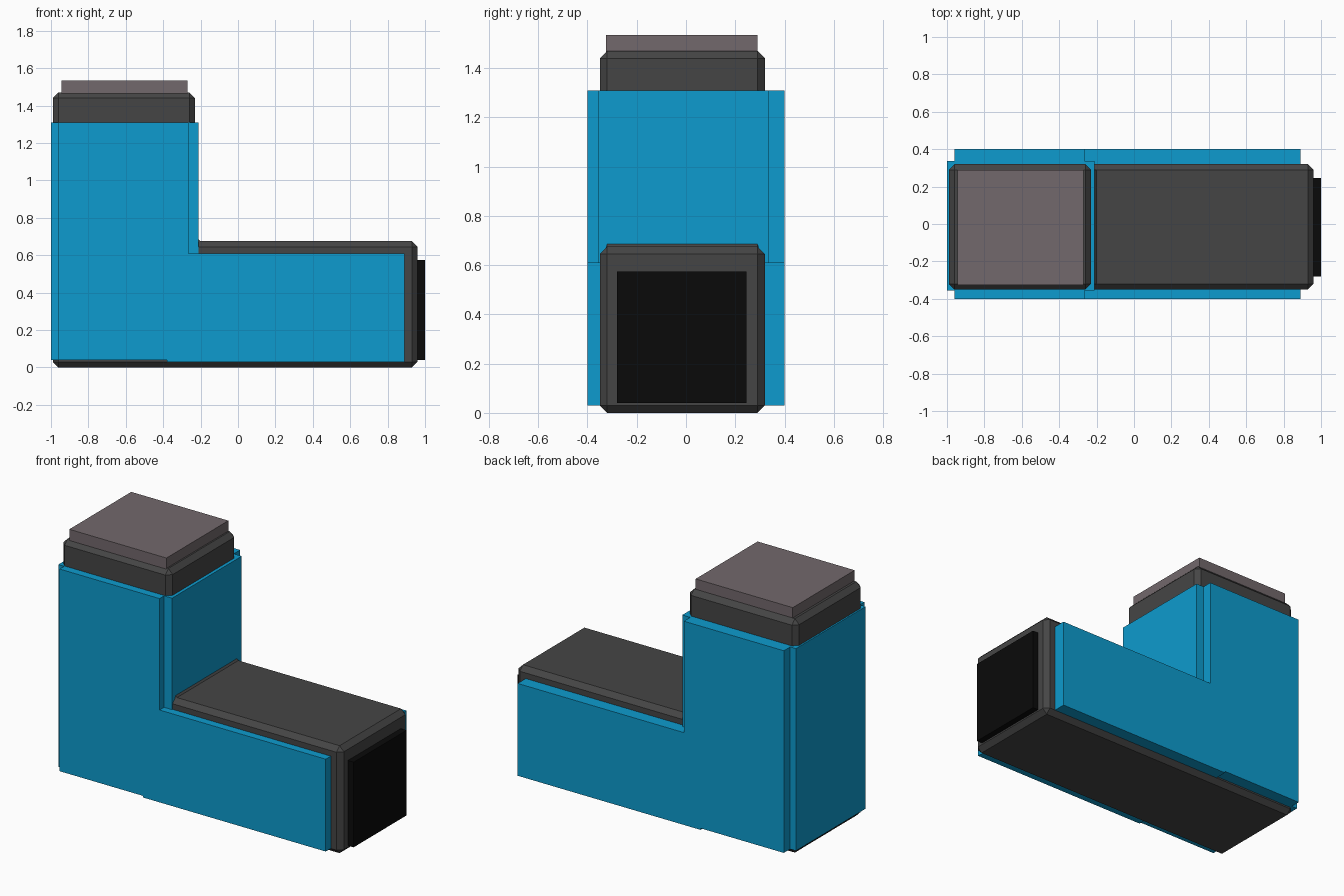
import bpy, bmesh

if "Cube" in bpy.data.objects:
    bpy.data.objects.remove(bpy.data.objects["Cube"])


def material(name, rgb):
    m = bpy.data.materials.new(name)
    m.diffuse_color = (*rgb, 1)
    m.use_nodes = True
    m.node_tree.nodes["Principled BSDF"].inputs["Base Color"].default_value = m.diffuse_color
    return m


BLUE = material("blue", (0.004, 0.33, 0.62))
DARK = material("dark_grey", (0.06, 0.06, 0.06))
BLACK = material("black", (0.003, 0.003, 0.003))
TAUPE = material("warm_grey", (0.17, 0.14, 0.15))


def prism(name, profile, y0, y1, mat, bevel=0):
    """Extrude an x-z profile from y0 to y1, with an optional flat chamfer."""
    bm = bmesh.new()
    face = bm.faces.new([bm.verts.new((x, y0, z)) for x, z in profile])
    ext = bmesh.ops.extrude_face_region(bm, geom=[face])
    verts = [g for g in ext["geom"] if isinstance(g, bmesh.types.BMVert)]
    bmesh.ops.translate(bm, verts=verts, vec=(0, y1 - y0, 0))
    bmesh.ops.recalc_face_normals(bm, faces=bm.faces)
    me = bpy.data.meshes.new(name)
    bm.to_mesh(me)
    bm.free()
    me.materials.append(mat)
    ob = bpy.data.objects.new(name, me)
    bpy.context.collection.objects.link(ob)
    if bevel:
        mod = ob.modifiers.new("chamfer", 'BEVEL')
        mod.width = bevel
        mod.segments = 1
    return ob


def box(name, x0, x1, y0, y1, z0, z1, mat):
    return prism(name, [(x0, z0), (x1, z0), (x1, z1), (x0, z1)], y0, y1, mat)


# Chamfered L-shaped core
prism("core_body", [(-0.99, 0), (0.96, 0), (0.96, 0.675), (-0.23, 0.675),
                    (-0.23, 1.47), (-0.99, 1.47)], -0.35, 0.32, DARK, 0.03)

# L-shaped side panels with a small step in the lower edge
side = [(-0.96, 0.04), (-0.38, 0.04), (-0.38, 0.03), (0.89, 0.03), (0.89, 0.61),
        (-0.265, 0.61), (-0.265, 1.31), (-0.96, 1.31)]
prism("side_panel_front", side, -0.40, -0.345, BLUE)
prism("side_panel_back", side, 0.315, 0.40, BLUE)

# Panels on the two end faces of the upright
box("upright_outer_panel", -1.0, -0.95, -0.355, 0.337, 0.04, 1.31, BLUE)
box("upright_inner_panel", -0.27, -0.21, -0.355, 0.337, 0.61, 1.31, BLUE)

# End plates of the two arms
box("top_cap", -0.945, -0.27, -0.325, 0.29, 1.46, 1.535, TAUPE)
box("end_plate", 0.95, 1.0, -0.28, 0.245, 0.04, 0.575, BLACK)
